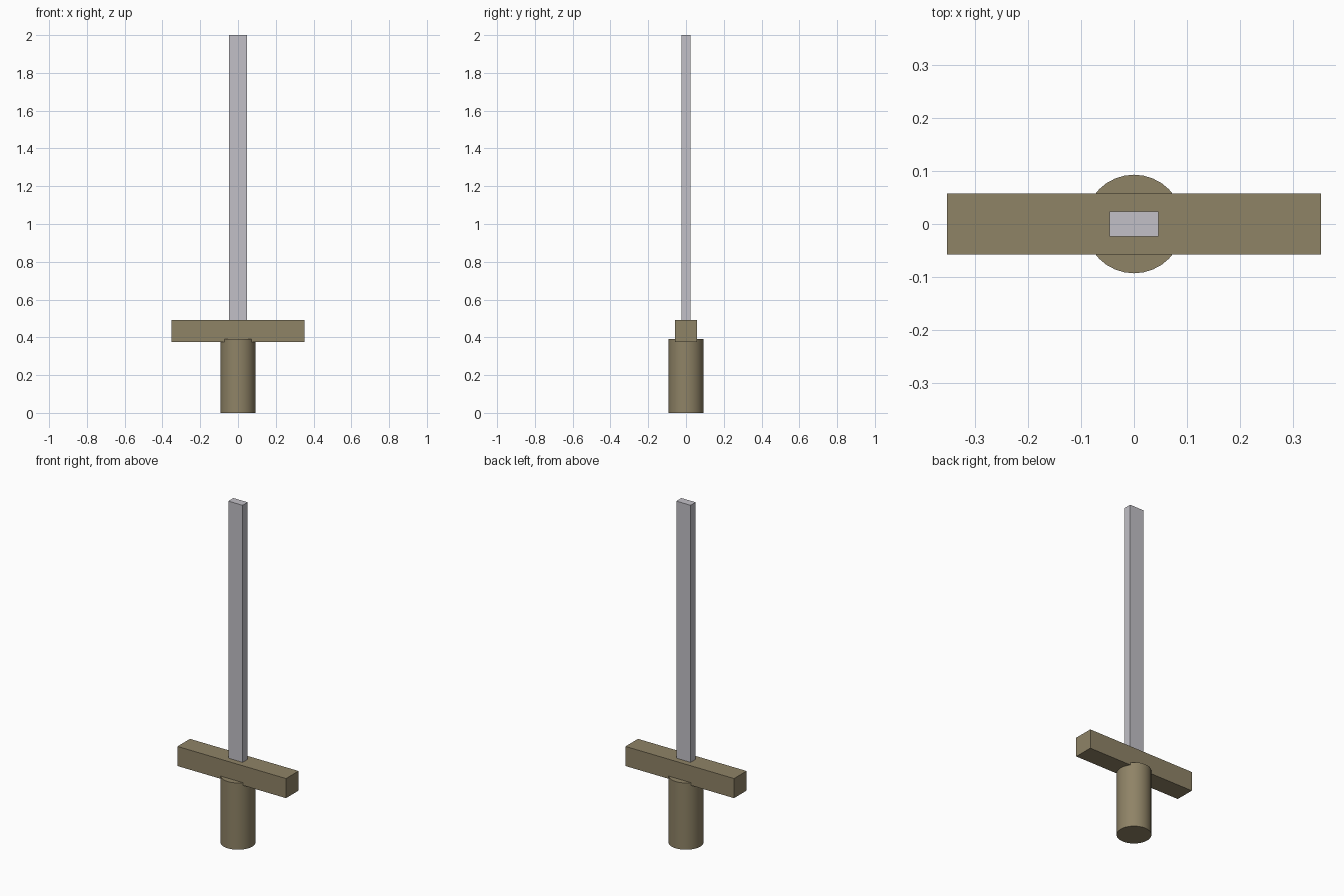
import bpy
import math

cube = bpy.data.objects.get("Cube")
if cube:
    bpy.data.objects.remove(cube, do_unlink=True)


def make_material(name, color):
    mat = bpy.data.materials.new(name)
    mat.use_nodes = True
    mat.diffuse_color = color
    mat.node_tree.nodes["Principled BSDF"].inputs["Base Color"].default_value = color
    return mat


def finish(name, mat):
    obj = bpy.context.object
    obj.name = name
    obj.data.materials.append(mat)
    return obj


def box(name, width, depth, bottom, top, mat):
    bpy.ops.mesh.primitive_cube_add(size=1, location=(0, 0, (bottom + top) / 2))
    bpy.context.object.scale = (width, depth, top - bottom)
    bpy.ops.object.transform_apply(location=False, rotation=False, scale=True)
    return finish(name, mat)


bronze = make_material("dull bronze", (0.275, 0.228, 0.134, 1))
steel = make_material("pale steel", (0.54, 0.53, 0.57, 1))

# Round grip, reaching slightly into the crossguard
grip_top = 0.392
bpy.ops.mesh.primitive_cylinder_add(vertices=32, radius=0.093, depth=grip_top,
                                    location=(0, 0, grip_top / 2))
finish("grip", bronze)
bpy.ops.object.shade_smooth_by_angle(angle=math.radians(30))

# Crossguard and blade
box("crossguard", 0.705, 0.116, 0.376, 0.491, bronze)
box("blade", 0.093, 0.047, 0.491, 2.0, steel)
